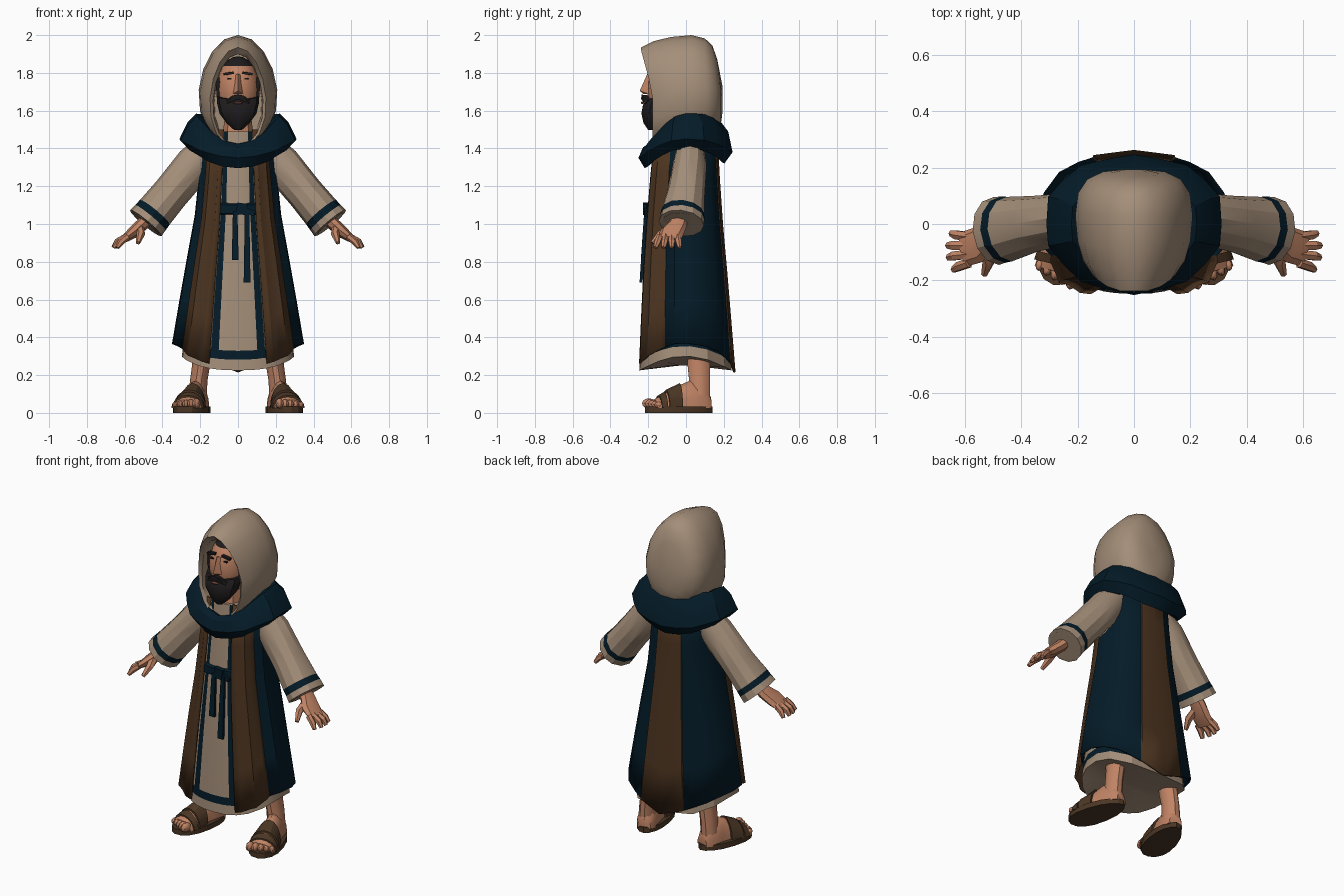
import bpy, bmesh
from math import sin, cos, pi, radians, copysign
from mathutils import Vector, Matrix

cube = bpy.data.objects.get("Cube")
if cube:
    bpy.data.objects.remove(cube)


def material(name, r, g, b):
    m = bpy.data.materials.new(name)
    m.use_nodes = True
    m.diffuse_color = (r, g, b, 1)
    bsdf = next(n for n in m.node_tree.nodes if n.type == "BSDF_PRINCIPLED")
    bsdf.inputs["Base Color"].default_value = (r, g, b, 1)
    bsdf.inputs["Roughness"].default_value = 0.9
    return m


LINEN = material("linen", 0.37, 0.27, 0.19)
NAVY = material("navy cloth", 0.0012, 0.011, 0.021)
BROWN = material("brown cloth", 0.072, 0.034, 0.014)
SKIN = material("skin", 0.53, 0.23, 0.13)
HAIR = material("dark hair", 0.013, 0.011, 0.012)
LEATHER = material("sandal leather", 0.07, 0.037, 0.018)
LIP = material("lip", 0.30, 0.10, 0.07)


def finish(name, bm, mats, mirror=False, angle=28):
    bmesh.ops.recalc_face_normals(bm, faces=bm.faces)
    mesh = bpy.data.meshes.new(name)
    bm.to_mesh(mesh)
    bm.free()
    for m in mats:
        mesh.materials.append(m)
    mesh.shade_smooth()
    mesh.set_sharp_from_angle(angle=radians(angle))
    obj = bpy.data.objects.new(name, mesh)
    bpy.context.collection.objects.link(obj)
    if mirror:
        obj.modifiers.new("mirror", "MIRROR")
    return obj


def loft(bm, rings, rule=None, wrap=True, caps=(True, True)):
    """Skin a row of rings; rule(row, column) gives the material index."""
    rows = [[bm.verts.new(p) for p in ring] for ring in rings]
    n = len(rows[0])
    for i in range(len(rows) - 1):
        for j in range(n if wrap else n - 1):
            k = (j + 1) % n
            f = bm.faces.new((rows[i][j], rows[i][k], rows[i + 1][k], rows[i + 1][j]))
            f.material_index = rule(i, j) if rule else 0
    for row, cap in zip((rows[0], rows[-1]), caps):
        if cap:
            bm.faces.new(row)


def tube(bm, path, n=8, **options):
    """Each path entry: centre, radius in plane, radius in depth."""
    pts = [Vector(p[0]) for p in path]
    rings = []
    for i, (c, ru, rv) in enumerate(path):
        axis = (pts[min(i + 1, len(pts) - 1)] - pts[max(i - 1, 0)]).normalized()
        v = (Vector((0, 1, 0)) - axis * axis.y).normalized()
        u = axis.cross(v)
        rings.append([Vector(c) + u * ru * cos(2 * pi * j / n) + v * rv * sin(2 * pi * j / n)
                      for j in range(n)])
    loft(bm, rings, **options)


def hull(bm, points):
    verts = [bm.verts.new(p) for p in points]
    bmesh.ops.convex_hull(bm, input=verts)


def box(bm, centre, size, roll=0):
    m = (Matrix.Translation(centre) @ Matrix.Rotation(radians(roll), 4, "Y")
         @ Matrix.Diagonal((*size, 1)))
    bmesh.ops.create_cube(bm, size=1, matrix=m)


def ball(bm, centre, radii, u=12, v=8):
    m = Matrix.Translation(centre) @ Matrix.Diagonal((*radii, 1))
    bmesh.ops.create_uvsphere(bm, u_segments=u, v_segments=v, radius=1, matrix=m)


def soft(v, power=0.86):
    return copysign(abs(v) ** power, v)


# Body outline: height, half width, front y, back y
BODY = [(0.2, 0.37, -0.255, 0.25), (0.7, 0.285, -0.232, 0.21),
        (1.1, 0.212, -0.205, 0.175), (1.5, 0.18, -0.165, 0.155)]


def body(deg, z, k=1.0):
    for lo, hi in zip(BODY, BODY[1:]):
        if z <= hi[0] or hi is BODY[-1]:
            t = (z - lo[0]) / (hi[0] - lo[0])
            w, f, b = (lo[i] + (hi[i] - lo[i]) * t for i in (1, 2, 3))
            break
    a = radians(deg)
    return Vector((w * k * soft(sin(a)), (f + b) / 2 - (b - f) / 2 * k * soft(cos(a)), z))


# Tunic with navy front borders and hem band
half = [0, 8, 14.5, 22, 35, 55, 75, 95, 120, 150]
angles = half + [180] + [360 - a for a in reversed(half[1:])]
rings = [[(0.04 * sin(radians(a)), -0.04 * cos(radians(a)), 0.25) for a in angles]]
for t in (0, 0.045, 0.082, 0.3, 0.5, 0.7, 0.85, 1):
    ring = []
    for a in angles:
        side = sin(radians(a)) ** 2
        hem = 0.225 + 0.075 * side
        ring.append(body(a, hem + t * (1.49 - hem), 0.975 - 0.13 * side))
    rings.append(ring)
bm = bmesh.new()
loft(bm, rings, lambda i, j: int(i == 2 or (i > 2 and j in (2, len(angles) - 3))))
finish("tunic", bm, [LINEN, NAVY])

# Open coat: brown front panels with folds, flaring navy sides, brown back strip
columns = [(21, 1.02), (27, 1.045), (36, 1.01), (43, 1.04), (51, 0.98), (60, 0.95), (65, 0.91),
           (80, 1.0), (96, 1.01), (115, 0.99), (135, 1.01), (150, 1.0), (160, 1.0), (161, 1.025)]
columns = columns + [(180, 1.03)] + [(360 - a, k) for a, k in reversed(columns)]
rings = []
for t in (0, 0.2, 0.4, 0.6, 0.8, 1):
    ring = []
    for a, k in columns:
        side = abs(sin(radians(a)))
        hem = 0.245 + 0.125 * side ** 2 if a < 90 or a > 270 else 0.215 + 0.15 * side
        ring.append(body(a, hem + t * (1.5 - hem), k))
    rings.append(ring)
last = len(columns) - 2
bm = bmesh.new()
loft(bm, rings, lambda i, j: int(6 <= min(j, last - j) <= 11), wrap=False, caps=(False, False))
coat = finish("coat", bm, [BROWN, NAVY])
solid = coat.modifiers.new("cloth thickness", "SOLIDIFY")
solid.thickness = 0.012
solid.offset = 0

# Belt, knot and hanging ends
bm = bmesh.new()
loft(bm, [[body(a, z, k) for a in range(-26, 27, 13)]
          for z, k in ((1.05, 0.97), (1.055, 1.035), (1.1, 1.035), (1.11, 0.97))], wrap=False,
     caps=(False, False))
box(bm, (0.02, -0.212, 1.08), (0.055, 0.03, 0.06), 8)
box(bm, (0.06, -0.21, 1.065), (0.06, 0.02, 0.03), 20)
for x, low, foot in ((-0.015, 0.81, -0.231), (0.048, 0.69, -0.238)):
    hull(bm, [(x + dx * w, y + dy, z) for dx in (-1, 1) for dy in (-0.008, 0.008)
              for w, y, z in ((0.012, -0.213, 1.07), (0.018, foot, low))])
finish("belt", bm, [NAVY])

# Draped shawl: section points as (radius, height) at front, side and back
SHAWL = [((0.15, 1.35), (0.17, 1.42), (0.13, 1.40)), ((0.215, 1.295), (0.265, 1.40), (0.20, 1.32)),
         ((0.248, 1.35), (0.315, 1.45), (0.243, 1.38)), ((0.225, 1.405), (0.27, 1.54), (0.22, 1.49)),
         ((0.19, 1.425), (0.225, 1.585), (0.16, 1.57)), ((0.13, 1.40), (0.165, 1.55), (0.11, 1.53))]
rings = []
for j in range(20):
    a = 2 * pi * j / 20
    s, c = sin(a) ** 2, cos(a) ** 2
    crease = 1 + 0.015 * (-1) ** j
    ring = []
    for front, side, back in SHAWL:
        end, power = (front, 1) if cos(a) > 0 else (back, 0.8)
        ring.append((side[0] * sin(a) * crease, -end[0] * soft(cos(a), power) * crease,
                     side[1] * s + end[1] * c))
    rings.append(ring)
bm = bmesh.new()
loft(bm, rings + rings[:1], caps=(False, False))
bmesh.ops.remove_doubles(bm, verts=bm.verts, dist=0.0001)
finish("shawl", bm, [NAVY])

# Hood from lining to back: y, half width, top, bottom, forward lean of the crown
HOOD = [(0.02, 0.125, 1.90, 1.42, 0), (-0.165, 0.132, 1.90, 1.41, 0.045),
        (-0.178, 0.148, 1.935, 1.40, 0.06), (-0.13, 0.18, 1.968, 1.40, 0.04),
        (-0.06, 0.2, 1.99, 1.41, 0.02), (0.03, 0.208, 2.0, 1.42, 0),
        (0.11, 0.198, 1.982, 1.44, 0.01), (0.16, 0.165, 1.945, 1.48, 0.02),
        (0.185, 0.11, 1.87, 1.53, 0.025), (0.193, 0.04, 1.73, 1.59, 0)]
rings = []
for y, w, top, low, lean in HOOD:
    ring = []
    for j in range(16):
        t = 2 * pi * j / 16
        z = (top + low) / 2 + (top - low) / 2 * cos(t)
        ring.append((w * sin(t) * (1 - 0.12 * cos(t)),
                     y - lean * max(0, min(1, (z - 1.7) / 0.22)), z))
    rings.append(ring)
bm = bmesh.new()
loft(bm, rings)
finish("hood", bm, [LINEN], angle=42)

# Head, hair, neck and nose
bm = bmesh.new()
ball(bm, (0, -0.075, 1.71), (0.115, 0.13, 0.178), 16, 12)
for f in bm.faces:
    c = f.calc_center_median()
    f.material_index = int(c.z > 1.845 or c.y > -0.08)
tube(bm, [((0, -0.07, 1.43), 0.085, 0.095), ((0, -0.06, 1.62), 0.065, 0.07)])
hull(bm, [(0, -0.205, 1.795), (-0.012, -0.19, 1.79), (0.012, -0.19, 1.79), (0, -0.245, 1.705),
          (-0.026, -0.2, 1.69), (0.026, -0.2, 1.69), (0, -0.225, 1.688)])
finish("head", bm, [SKIN, HAIR])

# Beard, moustache, sideburns, brows and eyes
bm = bmesh.new()
rings = []
for w, front, back, z in ((0.02, -0.2, -0.165, 1.497), (0.062, -0.225, -0.12, 1.535),
                          (0.098, -0.236, -0.08, 1.585), (0.112, -0.228, -0.05, 1.63),
                          (0.112, -0.207, -0.05, 1.66)):
    rings.append([(w * sin(a), (front + back) / 2 - (back - front) / 2 * cos(a),
                   z + (0.015 * (1 - cos(a)) if z > 1.6 else 0))
                  for a in (2 * pi * j / 12 for j in range(12))])
loft(bm, rings)
for s in (-1, 1):
    hull(bm, [(0, -0.235, 1.685), (0, -0.238, 1.662), (s * 0.03, -0.235, 1.68), (0, -0.19, 1.68),
              (s * 0.06, -0.215, 1.635), (s * 0.065, -0.205, 1.655), (s * 0.06, -0.17, 1.64)])
    box(bm, (s * 0.105, -0.105, 1.72), (0.022, 0.06, 0.11), s * 4)
    box(bm, (s * 0.05, -0.186, 1.797), (0.056, 0.02, 0.013), s * 8)
    box(bm, (s * 0.045, -0.186, 1.768), (0.022, 0.012, 0.008))
finish("beard_and_brows", bm, [HAIR])

bm = bmesh.new()
ball(bm, (0, -0.23, 1.642), (0.026, 0.009, 0.007), 8, 6)
finish("lips", bm, [LIP])

# Sleeves with a navy band and hollow cuff
SLEEVE = [(-0.12, 0.08, 0.07, 0.025), (0, 0.103, 0.09, 0.02), (0.2, 0.098, 0.1, 0),
          (0.335, 0.102, 0.115, -0.018), (0.372, 0.105, 0.118, -0.02), (0.41, 0.108, 0.121, -0.025),
          (0.412, 0.09, 0.103, -0.025), (0.3, 0.07, 0.08, -0.015)]
bm = bmesh.new()
tube(bm, [((0.226 + 0.64 * s, y, 1.32 - 0.77 * s), ru, rv) for s, ru, rv, y in SLEEVE],
     n=12, rule=lambda i, j: int(i == 3))
finish("sleeves", bm, [LINEN, NAVY], mirror=True)

# Hands
bm = bmesh.new()
tube(bm, [((0.43, -0.03, 1.08), 0.038, 0.046), ((0.51, -0.045, 0.995), 0.034, 0.05),
          ((0.555, -0.075, 0.955), 0.032, 0.064), ((0.605, -0.09, 0.918), 0.019, 0.062)])
for i in range(4):
    y = -0.045 - 0.031 * i
    tip = y - 0.012 * (i - 1)
    reach = (0.0, 0.012, 0.01, -0.008)[i]
    tube(bm, [((0.585, y, 0.935), 0.019, 0.018),
              ((0.628 + reach, (y + tip) / 2, 0.905), 0.018, 0.018),
              ((0.648 + reach, tip, 0.875), 0.011, 0.012)], n=6)
tube(bm, [((0.52, -0.085, 0.975), 0.026, 0.026), ((0.515, -0.135, 0.945), 0.022, 0.022),
          ((0.53, -0.178, 0.9), 0.012, 0.012)], n=6)
finish("hands", bm, [SKIN], mirror=True)

# Feet, legs and sandals, built straight and then turned outward
PLACE = Matrix.Translation((0.24, -0.038, 0)) @ Matrix.Rotation(radians(14), 4, "Z")
FOOT = [(0.17, 0.04, 0.09), (0.14, 0.056, 0.15), (0.06, 0.057, 0.17), (0, 0.06, 0.145),
        (-0.07, 0.078, 0.11), (-0.135, 0.082, 0.07)]


def arch(y, w, top, grow=0.0):
    return [(cos(a) * (w + grow), y, 0.025 + max(0, sin(a)) * (top - 0.025 + grow))
            for a in (pi * j / 8 for j in range(9))]


bm = bmesh.new()
loft(bm, [arch(*f) for f in FOOT])
for i in range(5):
    r = 0.027 - 0.0025 * i
    ball(bm, (-0.058 + 0.031 * i, -0.15 + 0.006 * i, 0.03 + r * 0.75), (r * 0.8, r * 1.35, r), 8, 6)
bm.transform(PLACE)
tube(bm, [((0.215, 0.07, 0.06), 0.05, 0.06), ((0.208, 0.072, 0.17), 0.046, 0.058),
          ((0.196, 0.068, 0.25), 0.047, 0.062), ((0.188, 0.06, 0.4), 0.052, 0.065)], n=10)
finish("feet", bm, [SKIN], mirror=True, angle=40)

bm = bmesh.new()
outline = [(sin(a) * (0.088 - 0.014 * cos(a)), 0.184 * soft(cos(a)))
           for a in (pi * j / 8 for j in range(16))]
loft(bm, [[(x, y, z) for x, y in outline] for z in (0, 0.033)])
loft(bm, [arch(0.005, 0.06, 0.146, 0.002), arch(0.005, 0.06, 0.146, 0.012),
          arch(-0.07, 0.078, 0.11, 0.012), arch(-0.07, 0.078, 0.11, 0.002)])
loft(bm, [arch(-0.08, 0.079, 0.104, 0.001), arch(-0.08, 0.079, 0.104, 0.008),
          arch(-0.112, 0.081, 0.085, 0.008), arch(-0.112, 0.081, 0.085, 0.001)])
bm.transform(PLACE)
finish("sandals", bm, [LEATHER], mirror=True)
